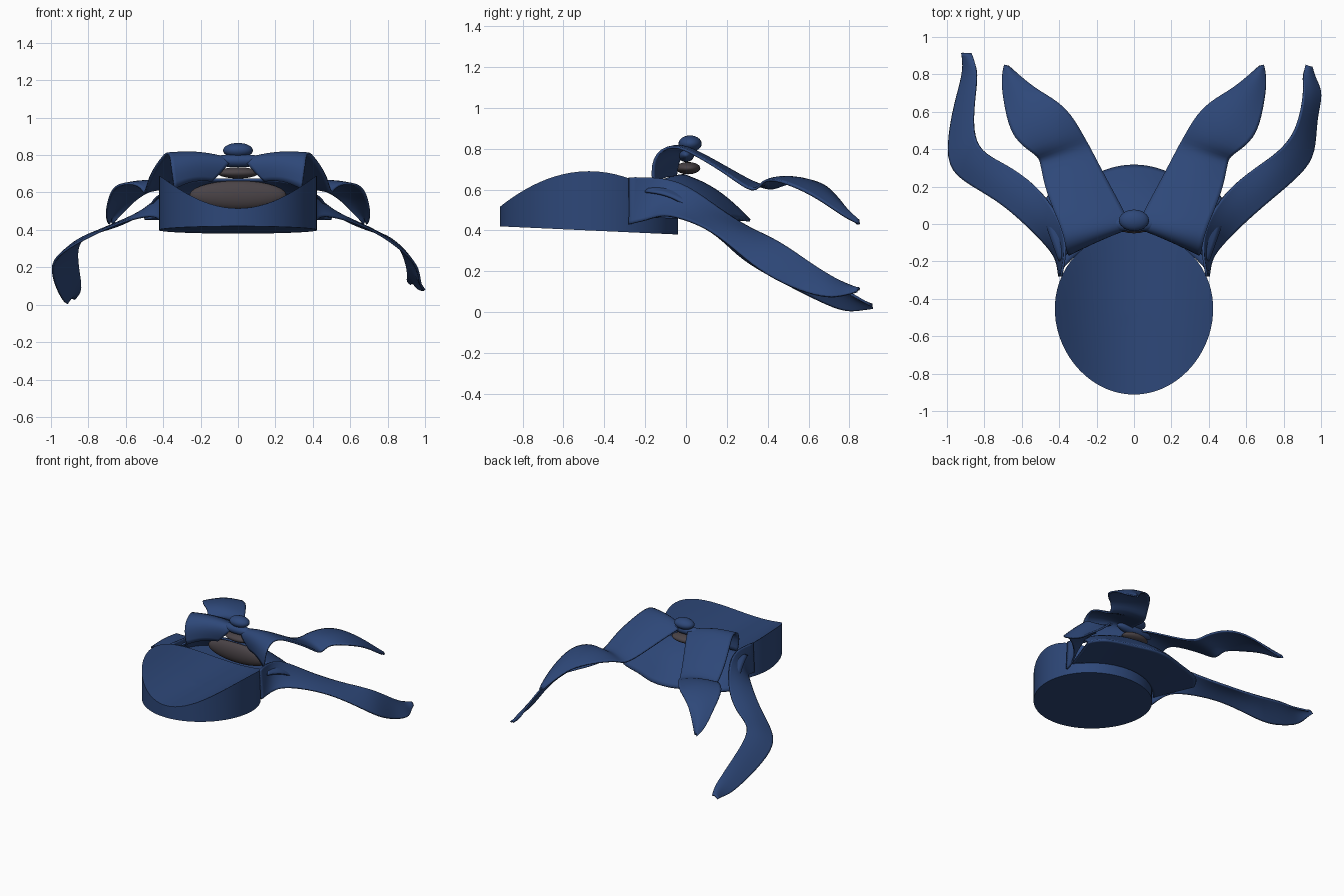
import bpy, bmesh, math
from mathutils import Vector

if "Cube" in bpy.data.objects:
    bpy.data.objects.remove(bpy.data.objects["Cube"])


def colour(name, rgb):
    m = bpy.data.materials.new(name)
    m.diffuse_color = (*rgb, 1)
    m.use_nodes = True
    m.node_tree.nodes["Principled BSDF"].inputs["Base Color"].default_value = m.diffuse_color
    return m


BLUE = colour("navy cloth", (0.027, 0.064, 0.19))
GREY = colour("grey brown lining", (0.068, 0.056, 0.062))


def finish(name, bm, mat, angle=40):
    bmesh.ops.recalc_face_normals(bm, faces=bm.faces)
    me = bpy.data.meshes.new(name)
    bm.to_mesh(me)
    bm.free()
    me.materials.append(mat)
    ob = bpy.data.objects.new(name, me)
    bpy.context.collection.objects.link(ob)
    bpy.context.view_layer.objects.active = ob
    ob.select_set(True)
    bpy.ops.object.shade_smooth_by_angle(angle=math.radians(angle))
    ob.select_set(False)
    return ob


def ribbon(name, rows, side=1, bulge=0.02, thick=0.012):
    """Cloth strip lofted between an outer and an inner edge."""
    bm = bmesh.new()
    grid = []
    for a, b in rows:
        a, b = Vector(a), Vector(b)
        line = []
        for i in range(5):
            t = i / 4
            p = a.lerp(b, t)
            p.z += bulge * math.sin(math.pi * t)
            p.x *= side
            line.append(bm.verts.new(p))
        grid.append(line)
    for r, s in zip(grid, grid[1:]):
        for i in range(4):
            bm.faces.new((r[i], r[i + 1], s[i + 1], s[i]))
    ob = finish(name, bm, BLUE, 180)
    sub = ob.modifiers.new("smooth", 'SUBSURF')
    sub.levels = sub.render_levels = 2
    sub.boundary_smooth = 'PRESERVE_CORNERS'
    sol = ob.modifiers.new("cloth", 'SOLIDIFY')
    sol.thickness = thick
    sol.offset = 0
    return ob


def ellipsoid(name, centre, radii, mat):
    bm = bmesh.new()
    bmesh.ops.create_uvsphere(bm, u_segments=24, v_segments=14, radius=1)
    for v in bm.verts:
        v.co = Vector(c + r * k for c, r, k in zip(centre, radii, v.co))
    return finish(name, bm, mat, 180)


# Oval headpiece: straight wall, saddle-shaped top, nearly flat bottom
bm = bmesh.new()
N, RINGS = 64, 8


def body_point(r, a, top):
    x, y = r * math.cos(a), r * math.sin(a)
    z = 0.515 + 0.175 * x * x if top else 0.40 - 0.02 * y
    return (0.423 * x * (1 + 0.05 * y), -0.475 + 0.437 * y, z)


levels = [(k / RINGS, True) for k in range(1, RINGS + 1)]
levels += [(k / RINGS, False) for k in range(RINGS, 0, -1)]
loops = [[bm.verts.new(body_point(r, 2 * math.pi * i / N, top)) for i in range(N)]
         for r, top in levels]
for p, q in zip(loops, loops[1:]):
    for i in range(N):
        j = (i + 1) % N
        bm.faces.new((p[i], p[j], q[j], q[i]))
for ring, top in ((loops[0], True), (loops[-1], False)):
    c = bm.verts.new(body_point(0, 0, top))
    for i in range(N):
        bm.faces.new((ring[i], ring[(i + 1) % N], c))
finish("headpiece", bm, BLUE)


# Rear cloth: upper layer from the collar, under layer from the headpiece wall
def drape(name, half, bulge):
    flip = [tuple((-p[0], p[1], p[2]) for p in row) for row in reversed(half[:-1])]
    ribbon(name, half + flip, 1, bulge)


outer = [(0.50, 0.08, 0.46), (0.44, 0.20, 0.46), (0.23, 0.25, 0.46),
         (0.13, 0.30, 0.45), (0, 0.32, 0.45)]
collar = [(0.40, -0.20, 0.59), (0.34, -0.14, 0.64), (0.22, -0.04, 0.67),
          (0.10, -0.01, 0.67), (0, -0.01, 0.67)]
wall = [(0.38, -0.24, 0.47), (0.33, -0.18, 0.47), (0.22, -0.10, 0.47),
        (0.10, -0.05, 0.47), (0, -0.045, 0.47)]
drape("rear_drape", list(zip(collar, outer)), 0.035)
drape("rear_drape_underside", list(zip(wall, outer)), 0)

# Upper tails: roll over at the root, kink in the middle, end in a point
upper = [((.34, -.16, .62), (.14, -.05, .66)), ((.36, -.17, .76), (.06, -.04, .74)),
         ((.37, -.07, .83), (.02, -.01, .79)), ((.42, .05, .77), (.06, .08, .76)),
         ((.48, .20, .68), (.17, .28, .65)), ((.50, .34, .57), (.24, .42, .59)),
         ((.52, .37, .65), (.27, .47, .63)), ((.65, .45, .65), (.36, .63, .65)),
         ((.69, .62, .58), (.51, .71, .60)), ((.71, .77, .47), (.60, .78, .51)),
         ((.69, .85, .43), (.67, .84, .43))]

# Lower tails: leave the side walls, bend backwards and sink to the ground
lower = [((.40, -.28, .43), (.39, -.28, .66)), ((.41, -.19, .45), (.36, -.14, .66)),
         ((.46, -.12, .48), (.38, .00, .63)), ((.57, -.01, .46), (.49, .18, .49)),
         ((.73, .13, .40), (.66, .31, .41))]
ends = {"left": [((.92, .23, .30), (.80, .37, .38)), ((1.01, .33, .22), (.86, .46, .33)),
                 ((.97, .60, .08), (.86, .62, .23)), ((.92, .77, .00), (.84, .76, .12)),
                 ((.91, .85, .01), (.84, .84, .07)), ((.92, .915, .02), (.87, .91, .03))],
        "right": [((.90, .27, .28), (.77, .38, .38)), ((.97, .38, .19), (.86, .48, .33)),
                  ((.97, .56, .10), (.90, .62, .23)), ((1.01, .70, .07), (.91, .73, .16)),
                  ((.97, .77, .08), (.90, .80, .13)), ((.95, .84, .10), (.92, .85, .11))]}
for label, s in (("left", -1), ("right", 1)):
    ribbon(label + "_upper_tail", upper, s)
    ribbon(label + "_lower_tail", lower + ends[label], s, 0.012)

# Knot, its base, and the lining seen below it
ellipsoid("knot", (0, 0.02, 0.825), (0.08, 0.057, 0.04), BLUE)
ellipsoid("knot_base", (0, 0.0, 0.77), (0.16, 0.04, 0.035), BLUE)
ellipsoid("lining_tongue", (0, 0.01, 0.705), (0.11, 0.06, 0.03), GREY)
ellipsoid("lining", (0, 0.0, 0.585), (0.26, 0.045, 0.078), GREY)
